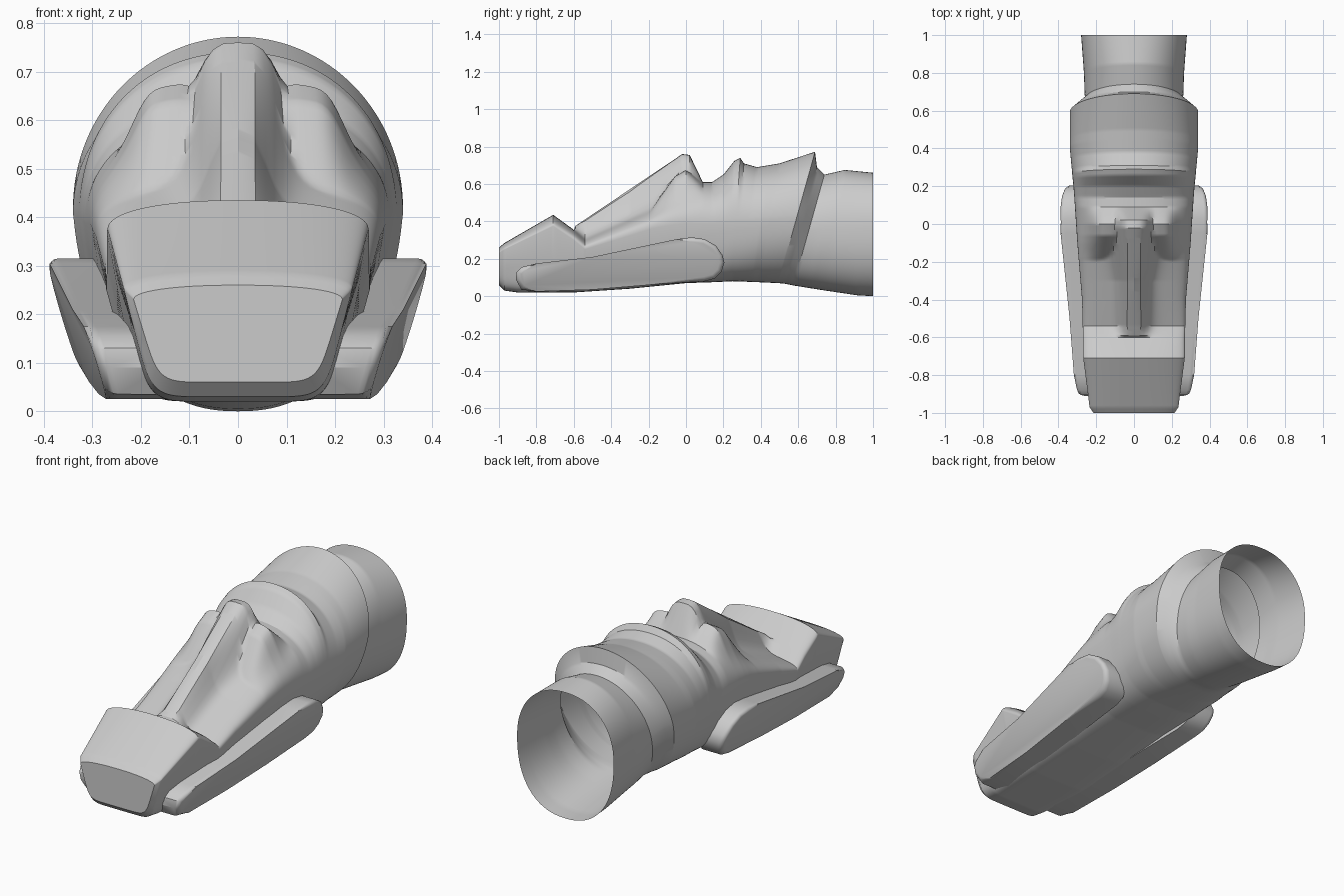
import bpy, bmesh, math

if "Cube" in bpy.data.objects:
    bpy.data.objects.remove(bpy.data.objects["Cube"])


def lerp(keys, s):
    """Linear interpolation in a list of (position, value)."""
    if s <= keys[0][0]:
        return keys[0][1]
    for (a, va), (b, vb) in zip(keys, keys[1:]):
        if s <= b:
            return va + (vb - va) * (s - a) / (b - a)
    return keys[-1][1]


def finish(bm, name, angle):
    bmesh.ops.recalc_face_normals(bm, faces=bm.faces)
    me = bpy.data.meshes.new(name)
    bm.to_mesh(me)
    bm.free()
    ob = bpy.data.objects.new(name, me)
    bpy.context.collection.objects.link(ob)
    bpy.ops.object.select_all(action='DESELECT')
    ob.select_set(True)
    bpy.context.view_layer.objects.active = ob
    bpy.ops.object.shade_smooth_by_angle(angle=math.radians(angle))
    return ob


# Side profile of the shell: top and bottom lines, height of the widest point
TOP = [(-1, .26), (-.97, .285), (-.71, .435), (-.6, .355), (-.54, .30), (-.18, .46),
       (0, .54), (.09, .61), (.14, .61), (.2, .65), (.26, .725), (.29, .74), (.31, .71),
       (.38, .69), (.5, .71), (.69, .772), (.7, .69), (.74, .65), (.85, .675), (1, .66)]
BOTTOM = [(-1, .06), (-.97, .03), (-.9, .02), (-.6, .02), (-.3, .04), (0, .07),
          (.3, .08), (.69, .07), (.85, .03), (.95, .005), (1, 0)]
MIDDLE = [(-1, .23), (-.97, .25), (-.71, .375), (-.6, .30), (-.54, .25), (-.18, .36),
          (0, .38), (.3, .40), (.69, .42), (.74, .36), (1, .36)]
# Plan profile and section shape
WIDTH = [(-1, .215), (-.97, .235), (-.7, .27), (-.6, .27), (-.4, .275), (-.1, .30),
         (.2, .32), (.45, .34), (.69, .34), (.7, .31), (.74, .26), (.85, .265), (1, .28)]
TOP_POWER = [(-.71, 2.2), (-.54, 3), (-.1, 2.8), (.15, 2.2), (.69, 2), (1, 2.2)]
LOW_POWER = [(-.7, 8), (0, 4), (.5, 2.6), (.74, 2.3)]
TAPER = [(-.6, .24), (0, .15), (.69, .08), (.8, 0)]
SLANT = [(.15, 0), (.69, .28), (.74, .28), (1, 0)]
# Nose ridge and brow bumps raised from the top
NOSE = [(-.6, .37), (-.02, .76), (.02, .755), (.09, .61)]
NOSE_WIDTH = [(-.58, .07), (-.3, .065), (0, .105)]
BROW = [(-.2, .45), (-.06, .645), (0, .68), (.04, .65), (.09, .61)]

HALF = 64


def section(s):
    top, low, mid, w = (lerp(k, s) for k in (TOP, BOTTOM, MIDDLE, WIDTH))
    slant = lerp(SLANT, s)
    ring = []
    for i in range(2 * HALF):
        a = math.pi * i / HALF
        c, d = math.cos(a), math.sin(a)
        upper = i <= HALF
        p = 2 / lerp(TOP_POWER if upper else LOW_POWER, s)
        x = math.copysign(abs(c) ** p, c) * w
        h = abs(d) ** p
        if upper:
            z = mid + (top - mid) * h
            if -.6 < s < .09:
                nose = (lerp(NOSE, s) - top) / (1 + (x / lerp(NOSE_WIDTH, s)) ** 4)
                brow = 0
                if s > -.2:
                    brow = (lerp(BROW, s) - top) / (1 + ((abs(x) - .14) / .085) ** 4)
                z += max(nose, brow, 0)
        else:
            z = mid - (mid - low) * h
            x *= 1 - lerp(TAPER, s) * h
        ring.append((x, s - slant * (top - z), z))
    return ring


# Hooded shell, open at the neck
bm = bmesh.new()
rings = [[bm.verts.new(p) for p in section(round(-1 + .01 * i, 2))] for i in range(201)]
for r, q in zip(rings, rings[1:]):
    for i in range(2 * HALF):
        j = (i + 1) % (2 * HALF)
        bm.faces.new((r[i], r[j], q[j], q[i]))
bm.faces.new(rings[0])
finish(bm, "hooded_shell", 30)

# Long rounded side pods
OUTLINE = [(-.91, .09), (-.905, .13), (-.88, .155), (-.8, .175), (-.5, .21), (-.05, .305),
           (.03, .315), (.1, .305), (.16, .27), (.195, .22), (.205, .18), (.19, .13),
           (.155, .095), (.1, .08), (-.2, .06), (-.5, .035), (-.8, .025), (-.88, .035)]
for side, label in ((1, "right"), (-1, "left")):
    bm = bmesh.new()
    outer, inner = [], []
    for y, z in OUTLINE:
        x = .26 + .31 * z + .04 * (y + .9)
        outer.append(bm.verts.new((side * x, y, z)))
        inner.append(bm.verts.new((side * (x - .13), y, z)))
    bm.faces.new(outer)
    bm.faces.new(inner)
    for i in range(len(outer)):
        j = (i + 1) % len(outer)
        bm.faces.new((outer[i], outer[j], inner[j], inner[i]))
    rim = [bm.edges.get((outer[i - 1], outer[i])) for i in range(len(outer))]
    bmesh.ops.bevel(bm, geom=rim, offset=.025, segments=4, profile=.5, affect='EDGES')
    finish(bm, label + "_side_pod", 35)
